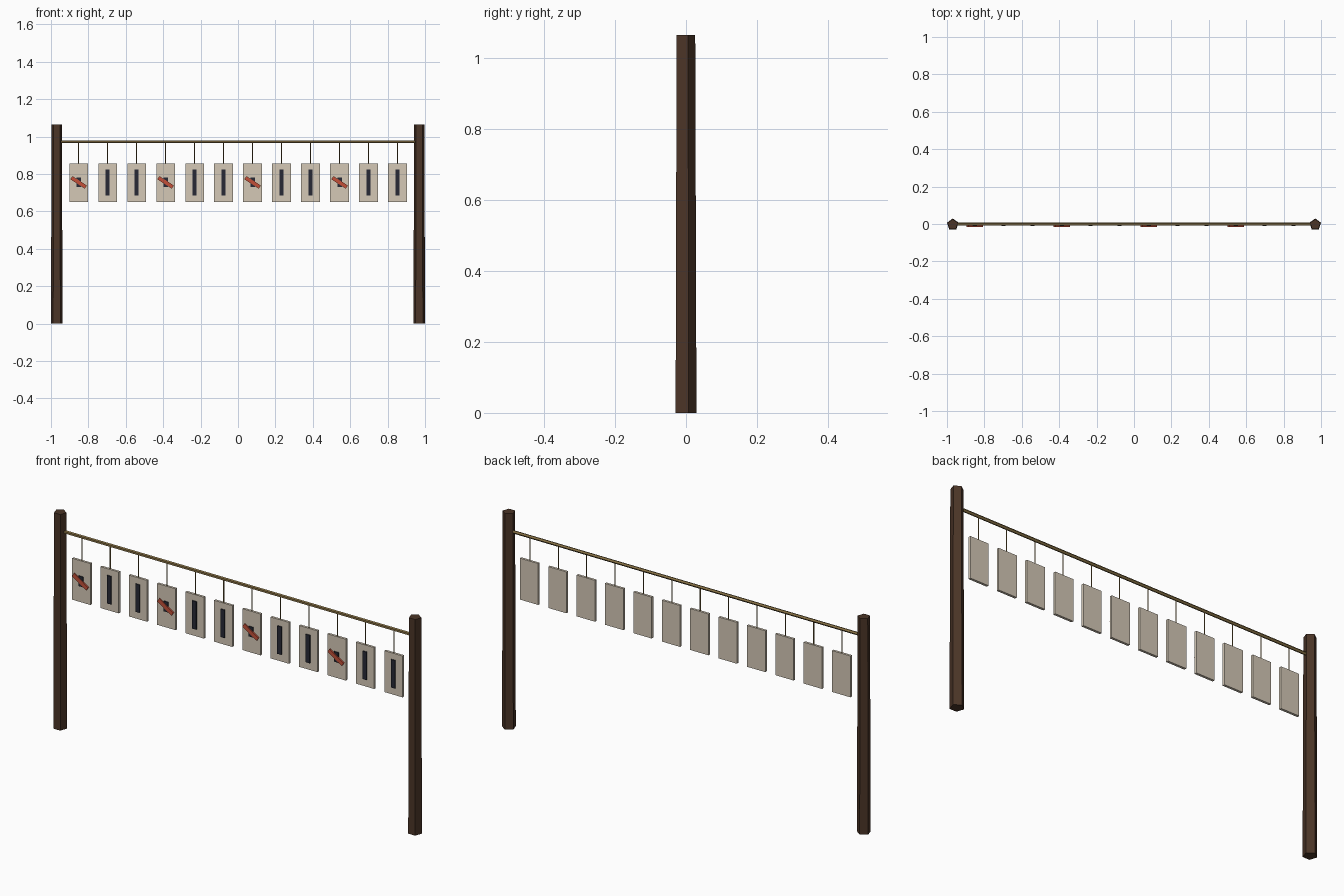
import bpy, math
from mathutils import Matrix

if "Cube" in bpy.data.objects:
    bpy.data.objects.remove(bpy.data.objects["Cube"])


def material(name, rgb):
    m = bpy.data.materials.new(name)
    m.diffuse_color = (*rgb, 1)
    m.use_nodes = True
    m.node_tree.nodes["Principled BSDF"].inputs["Base Color"].default_value = m.diffuse_color
    return m


WOOD = material("dark_wood", (0.07, 0.035, 0.02))
ROPE = material("rope", (0.25, 0.17, 0.06))
PAPER = material("paper", (0.66, 0.58, 0.47))
INK = material("ink", (0.02, 0.022, 0.035))
RED = material("red_paint", (0.55, 0.08, 0.04))


def box(name, loc, size, mat, tilt=0):
    bpy.ops.mesh.primitive_cube_add(size=1, location=loc, rotation=(0, tilt, 0))
    ob = bpy.context.object
    ob.name = name
    ob.scale = size
    ob.data.materials.append(mat)
    return ob


def rod(name, loc, r1, r2, length, sides, mat, rot=(0, 0, 0)):
    bpy.ops.mesh.primitive_cone_add(vertices=sides, radius1=r1, radius2=r2,
                                    depth=length, location=loc, rotation=rot)
    ob = bpy.context.object
    ob.name = name
    ob.data.materials.append(mat)
    return ob


# Tapered five-sided posts, one corner pointing to the back
for side, label in ((-1, "left"), (1, "right")):
    rod(f"{label}_post", (side * 0.969, -0.003, 0.5325), 0.0325, 0.029, 1.065, 5, WOOD)

# Rope stretched between the posts
rod("rope", (0, -0.001, 0.972), 0.008, 0.008, 1.92, 5, ROPE, (0, math.pi / 2, 0))

# Hanging tags; every third has a short mark crossed by a red stroke
for i in range(12):
    x = -0.852 + i * 0.155
    rod(f"tag_string_{i}", (x, -0.001, 0.91), 0.003, 0.003, 0.124, 4, ROPE)
    box(f"tag_{i}", (x, 0, 0.753), (0.1, 0.012, 0.204), PAPER)
    if i % 3 == 0:
        box(f"short_mark_{i}", (x, -0.008, 0.755), (0.024, 0.006, 0.05), INK)
        box(f"red_stroke_{i}", (x, -0.012, 0.755), (0.092, 0.006, 0.02), RED,
            math.radians(33))
    else:
        box(f"long_mark_{i}", (x, -0.008, 0.755), (0.022, 0.006, 0.138), INK)
